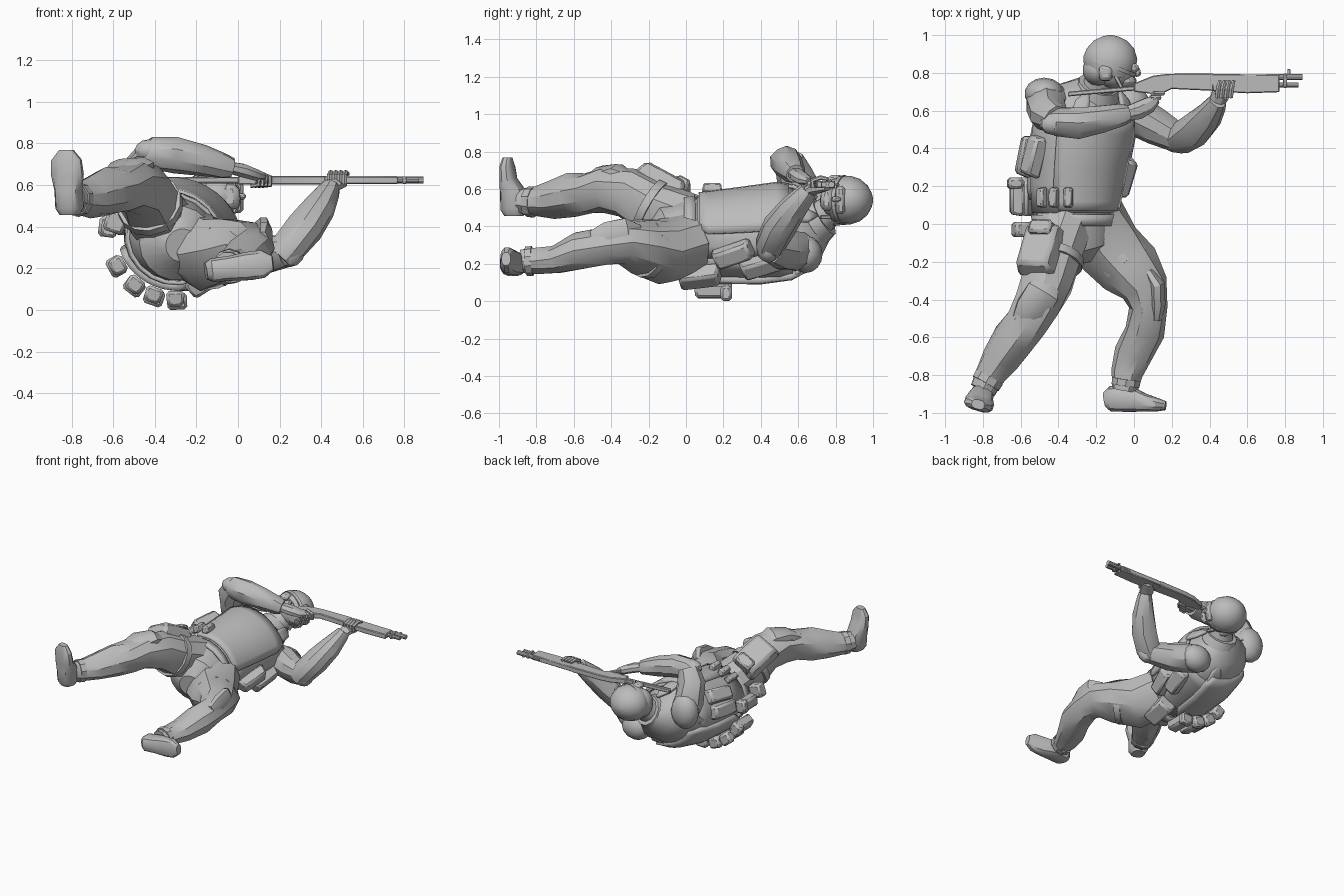
import bpy, bmesh, math, random
from mathutils import Vector, Matrix

random.seed(4)
if "Cube" in bpy.data.objects:
    bpy.data.objects.remove(bpy.data.objects["Cube"])

grey = bpy.data.materials.new("plain_grey")
grey.use_nodes = True
COLOR = (0.5, 0.5, 0.5, 1)
grey.diffuse_color = COLOR
grey.node_tree.nodes["Principled BSDF"].inputs["Base Color"].default_value = COLOR
parts = []


def finish(name, bm, bevel=0):
    bmesh.ops.recalc_face_normals(bm, faces=bm.faces)
    me = bpy.data.meshes.new(name)
    bm.to_mesh(me)
    bm.free()
    me.materials.append(grey)
    ob = bpy.data.objects.new(name, me)
    bpy.context.collection.objects.link(ob)
    if bevel:
        mod = ob.modifiers.new("bevel", 'BEVEL')
        mod.width, mod.segments = bevel, 1
    parts.append(ob)
    return ob


def loft(name, secs, side=(1, 0, 0), n=10, jitter=0.0, power=1.0):
    """Skin a tube through sections (x, y, z, radius along side[, other radius])."""
    bm, rings = bmesh.new(), []
    pts = [Vector(s[:3]) for s in secs]
    for i, s in enumerate(secs):
        t = (pts[min(i + 1, len(pts) - 1)] - pts[max(i - 1, 0)]).normalized()
        u = Vector(side)
        u = (u - t * u.dot(t)).normalized()
        v = t.cross(u)
        ring = []
        for k in range(n):
            a = math.tau * (k + 0.5) / n
            c, d = math.cos(a), math.sin(a)
            c, d = (math.copysign(abs(q) ** power, q) for q in (c, d))
            r = 1 + random.uniform(-jitter, jitter)
            ring.append(bm.verts.new(pts[i] + u * (c * s[3] * r) + v * (d * s[-1] * r)))
        rings.append(ring)
    for a, b in zip(rings, rings[1:]):
        for k in range(n):
            bm.faces.new((a[k], a[(k + 1) % n], b[(k + 1) % n], b[k]))
    bm.faces.new(rings[0])
    bm.faces.new(rings[-1])
    return finish(name, bm)


def box(name, loc, size, along=(0, 1, 0), out=(0, 0, 1), taper=1.0, bevel=0.014):
    """Bevelled block, its y edge on 'along' and its outer face toward 'out'."""
    y = Vector(along).normalized()
    z = Vector(out)
    z = (z - y * z.dot(y)).normalized()
    rot = Matrix((y.cross(z), y, z)).transposed()
    bm = bmesh.new()
    bmesh.ops.create_cube(bm, size=1)
    for v in bm.verts:
        k = taper if v.co.z > 0 else 1
        local = Vector((v.co.x * size[0] * k, v.co.y * size[1] * k, v.co.z * size[2]))
        v.co = rot @ local + Vector(loc)
    return finish(name, bm, bevel)


def ball(name, loc, radii, seg=14):
    bm = bmesh.new()
    bmesh.ops.create_uvsphere(bm, u_segments=seg, v_segments=seg // 2 + 1, radius=1)
    for v in bm.verts:
        v.co = Vector([c * r for c, r in zip(v.co, radii)]) + Vector(loc)
    return finish(name, bm)


def prism(name, outline, z, half, bevel=0.005):
    bm = bmesh.new()
    face = bm.faces.new([bm.verts.new((x, y, z - half)) for x, y in outline])
    new = bmesh.ops.extrude_face_region(bm, geom=[face])["geom"]
    bmesh.ops.translate(bm, vec=(0, 0, 2 * half),
                        verts=[g for g in new if isinstance(g, bmesh.types.BMVert)])
    return finish(name, bm, bevel)


# Torso: rows of y, centre x, centre z, half width, half depth
TORSO = [(-.2, -.27, .31, .08, .08), (-.12, -.29, .32, .19, .18), (0, -.31, .34, .215, .2),
         (.1, -.32, .345, .225, .205), (.3, -.3, .355, .245, .22), (.5, -.275, .37, .265, .23),
         (.6, -.25, .38, .255, .2), (.68, -.23, .39, .2, .15), (.74, -.2, .42, .09, .08)]
ACROSS, BACK = Vector((.87, 0, -.5)), Vector((-.5, 0, -.87))
loft("torso", [(x, y, z, w, d) for y, x, z, w, d in TORSO], ACROSS, n=18)


def on_torso(deg, y, lift=0.0):
    """Point on the torso skin; 0 = left side, 90 = back, 180 = right side, 270 = front."""
    for a, b in zip(TORSO, TORSO[1:]):
        if y <= b[0]:
            break
    f = (y - a[0]) / (b[0] - a[0])
    x, z, w, d = (p + (q - p) * f for p, q in zip(a[1:], b[1:]))
    c, s = math.cos(math.radians(deg)), math.sin(math.radians(deg))
    out = ACROSS * c + BACK * s
    return Vector((x, y, z)) + ACROSS * (w * c) + BACK * (d * s) + out * lift, out


def patch(name, start, end, ys, lift, thick, steps=10):
    """Plate that follows the torso between two angles."""
    bm = bmesh.new()
    grid = []
    for k, y in enumerate(ys):
        inset = 8 if k in (0, len(ys) - 1) and end - start < 300 else 0
        lo, hi = start + inset, end - inset
        grid.append([bm.verts.new(on_torso(lo + (hi - lo) * i / steps, y, lift)[0])
                     for i in range(steps + 1)])
    for a, b in zip(grid, grid[1:]):
        for i in range(steps):
            bm.faces.new((a[i], a[i + 1], b[i + 1], b[i]))
    ob = finish(name, bm)
    mod = ob.modifiers.new("thickness", 'SOLIDIFY')
    mod.thickness, mod.offset = thick, 0


patch("vest", 0, 360, (.06, .2, .35, .5, .57), .003, .016, 20)
patch("chest_plate", 215, 325, (.07, .12, .3, .48, .55), .015, .03)
patch("back_plate", 45, 135, (.13, .19, .4, .56, .63), .02, .04)
patch("belt", 0, 360, (-.01, .05), .008, .02, 20)
for name, deg in (("right_strap", 237), ("left_strap", 303), ("right_back_strap", 122), ("left_back_strap", 58)):
    patch(name, deg - 10, deg + 10, (.48, .58, .65, .7), .015, .02, 4)

# Pouches round the waist and ribs
for i, deg in enumerate((157, 121, 98, 79, 59)):
    p, out = on_torso(deg, .14, .08)
    box(f"belt_pouch_{i}", p, (.09, .2, .075), out=out, taper=.88)
    box(f"belt_pouch_flap_{i}", on_torso(deg, .215, .09)[0], (.096, .06, .08), out=out)
for i, deg in enumerate((202, 218, 235)):
    p, out = on_torso(deg, .14, .045)
    box(f"shell_pouch_{i}", p, (.05, .11, .05), out=out, taper=.85, bevel=.008)
for i, (deg, y, lean) in enumerate(((184, .36, (.25, 1, .1)), (160, .36, (.2, 1, 0)),
                                    (352, .25, (.3, 1, .35)), (8, .4, (.2, 1, .3)))):
    p, out = on_torso(deg, y, .035)
    box(f"rib_pouch_{i}", p, (.11, .23, .08), lean, out, .85)
p, out = on_torso(28, .07, .04)
box("left_hip_pouch", p, (.13, .24, .09), (.1, 1, .12), out, .85)
box("right_hip_clip", (-.59, -.03, .42), (.1, .08, .1), out=(-.9, 0, .3))

# Legs
loft("right_leg", [(-.36, .02, .42, .15), (-.42, -.17, .49, .15), (-.46, -.31, .575, .135),
                   (-.515, -.43, .6, .128), (-.57, -.52, .58, .113), (-.635, -.61, .565, .116),
                   (-.71, -.72, .54, .098), (-.77, -.82, .53, .078), (-.8, -.88, .535, .07)],
     jitter=.07)
loft("left_leg", [(-.22, .03, .31, .17), (-.13, -.12, .265, .18), (-.025, -.24, .29, .148, .165),
                  (.05, -.34, .315, .115, .13), (.075, -.44, .295, .1), (.055, -.57, .27, .105),
                  (0, -.69, .225, .08, .1), (-.035, -.79, .215, .07, .085), (-.05, -.88, .21, .065)],
     side=(0, 0, 1), jitter=.07)
loft("right_knee_pad", [(-.45, -.3, .66, .06, .03), (-.48, -.36, .685, .095, .05),
                        (-.54, -.45, .675, .095, .05), (-.6, -.53, .635, .06, .03)], n=8)
loft("left_knee_pad", [(.075, -.25, .36, .05, .03), (.12, -.32, .36, .09, .045),
                       (.125, -.42, .34, .09, .045), (.12, -.5, .32, .06, .03)], (0, 0, 1), n=8)
for name, c, d in (("right_thigh_strap", (-.425, -.19, .505), (-.03, -.13, .075)),
                   ("left_thigh_strap", (-.055, -.205, .28), (.1, -.12, .02))):
    c, d = Vector(c), Vector(d).normalized() * .022
    loft(name, [(*(c - d), .16), (*(c + d), .157)], n=14)

# Boots
loft("right_boot", [(-.81, -.92, .455, .045, .05), (-.81, -.92, .49, .065, .07),
                    (-.815, -.925, .58, .065, .068), (-.82, -.95, .65, .08, .042),
                    (-.825, -.955, .72, .075, .035), (-.825, -.955, .768, .035, .025)],
     (1, -.3, 0), n=12, power=.75)
loft("left_boot", [(-.155, -.93, .185, .04, .04), (-.125, -.925, .19, .058, .068),
                   (-.03, -.925, .2, .062, .072), (.05, -.945, .21, .07, .05),
                   (.12, -.957, .22, .068, .037), (.168, -.962, .225, .035, .024)],
     (0, 0, 1), n=12, power=.75)
loft("right_boot_cuff", [(-.765, -.81, .53, .084), (-.785, -.845, .532, .082)], n=10)
loft("left_boot_cuff", [(-.04, -.82, .215, .08), (-.045, -.855, .213, .078)], n=10)

# Thigh holster
lie, out = (-.08, -.28, .15), (-.42, .2, .88)
box("holster", (-.5, -.13, .62), (.22, .3, .11), lie, out, .82, .02)
box("holster_flap", (-.485, -.03, .6), (.14, .09, .1), lie, out, .9)
box("holster_hanger", (-.38, -.05, .55), (.1, .16, .04), lie, out)

# Arms
loft("right_upper_arm", [(-.44, .65, .46, .1), (-.465, .63, .56, .105), (-.455, .58, .68, .1),
                         (-.41, .55, .755, .078)], jitter=.05)
loft("right_forearm", [(-.46, .55, .74, .055), (-.41, .54, .75, .078), (-.3, .535, .745, .085),
                       (-.17, .555, .718, .077), (-.07, .575, .69, .062), (-.03, .585, .68, .05)],
     (0, 1, 0), jitter=.06)
loft("left_upper_arm", [(-.07, .61, .27, .1), (.02, .57, .265, .108), (.12, .515, .265, .1),
                        (.23, .455, .28, .075)], (0, 0, 1), jitter=.05)
loft("left_forearm", [(.2, .44, .25, .06), (.245, .45, .3, .085), (.325, .5, .395, .09),
                      (.39, .57, .49, .077), (.435, .635, .57, .055), (.445, .655, .595, .047)],
     jitter=.06)
ball("right_shoulder_pad", (-.475, .69, .5), (.105, .085, .13))
ball("left_shoulder_pad", (-.03, .64, .25), (.115, .09, .1))
ball("right_elbow_pad", (-.425, .53, .765), (.075, .06, .055), 10)
ball("left_elbow_pad", (.25, .44, .28), (.075, .058, .075), 10)

# Hands
loft("right_hand", [(-.05, .58, .685, .04, .03), (.02, .6, .67, .05, .035),
                    (.08, .63, .65, .045, .03), (.12, .66, .64, .025, .02)], (0, 1, 0), n=8)
loft("left_hand", [(.435, .64, .58, .042, .03), (.455, .68, .6, .052, .033),
                   (.48, .72, .598, .045, .02), (.5, .755, .603, .03, .014)], n=8)
for i in range(4):
    x = .44 + i * .024
    loft(f"left_finger_{i}", [(x, .68, .605, .013), (x, .675, .645, .014),
                              (x + .006, .72, .66, .013), (x + .016, .76, .652, .01)], n=6)
    x, y = .07 + i * .018, .625 + i * .022
    loft(f"right_finger_{i}", [(x - .02, y, .655, .013), (x + .03, y, .635, .013),
                               (x + .03, y, .6, .012), (x - .01, y, .595, .01)], (0, 1, 0), n=6)

# Long gun: receiver, forend, barrel, tube, stock
GZ = .623
prism("receiver", [(.0, .7), (.0, .745), (.1, .785), (.18, .795), (.42, .798), (.42, .705),
                   (.2, .715), (.15, .69), (.13, .65), (.085, .65), (.09, .69)], GZ, .02)
prism("forend", [(.4, .795), (.77, .79), (.77, .698), (.6, .692), (.42, .702)], GZ, .019)
prism("stock", [(-.35, .675), (-.35, .7), (-.3, .705), (.04, .735), (.04, .71), (-.3, .68)], GZ, .015)
for name, y, end, r in (("barrel", .778, .892, .017), ("magazine_tube", .737, .87, .014)):
    loft(name, [(.7, y, GZ, r), (end, y, GZ, r)], (0, 1, 0), n=10)
box("barrel_clamp", (.8, .758, GZ), (.02, .075, .036), bevel=.004)
box("front_sight", (.82, .805, GZ), (.016, .03, .01), bevel=.002)

# Head, turned along the gun
loft("neck", [(-.2, .69, .42, .1), (-.17, .75, .47, .085), (-.14, .82, .52, .08)], n=12)
loft("collar", [(-.2, .69, .42, .13), (-.185, .74, .45, .11)], n=12)
ball("face", (-.1, .82, .54), (.115, .105, .1))
box("jaw", (-.04, .76, .545), (.11, .08, .12), (.2, 1, 0), taper=.8, bevel=.025)
box("nose", (.015, .805, .545), (.04, .05, .03), (-.3, 1, 0), bevel=.01)
loft("helmet", [(-.14, .79, .54, .122, .115), (-.13, .83, .54, .14, .128), (-.125, .88, .54, .145, .13),
                (-.125, .93, .54, .127, .113), (-.125, .97, .54, .09, .08),
                (-.125, .992, .54, .045, .04), (-.125, 1, .54, .012, .011)], n=18)
ball("helmet_nape", (-.185, .815, .535), (.088, .085, .108))
loft("helmet_rim", [(-.13, .83, .54, .146, .132), (-.122, .85, .54, .148, .134)], n=18)
box("goggles", (0, .825, .54), (.05, .05, .15), (-.1, 1, 0), bevel=.015)
for side in (-1, 1):
    box(f"ear_cup_{side}", (-.15, .8, .54 + side * .115), (.075, .09, .04), out=(0, 0, side), taper=.8)
    box(f"chin_strap_{side}", (-.09, .77, .54 + side * .092), (.02, .11, .02), (-.5, 1, 0), bevel=.004)

# Rest on the ground and shade
low = min(v.co.z for ob in parts for v in ob.data.vertices)
for ob in parts:
    ob.data.transform(Matrix.Translation((0, 0, -low)))
    ob.select_set(True)
bpy.context.view_layer.objects.active = parts[0]
bpy.ops.object.shade_smooth_by_angle(angle=math.radians(32))
